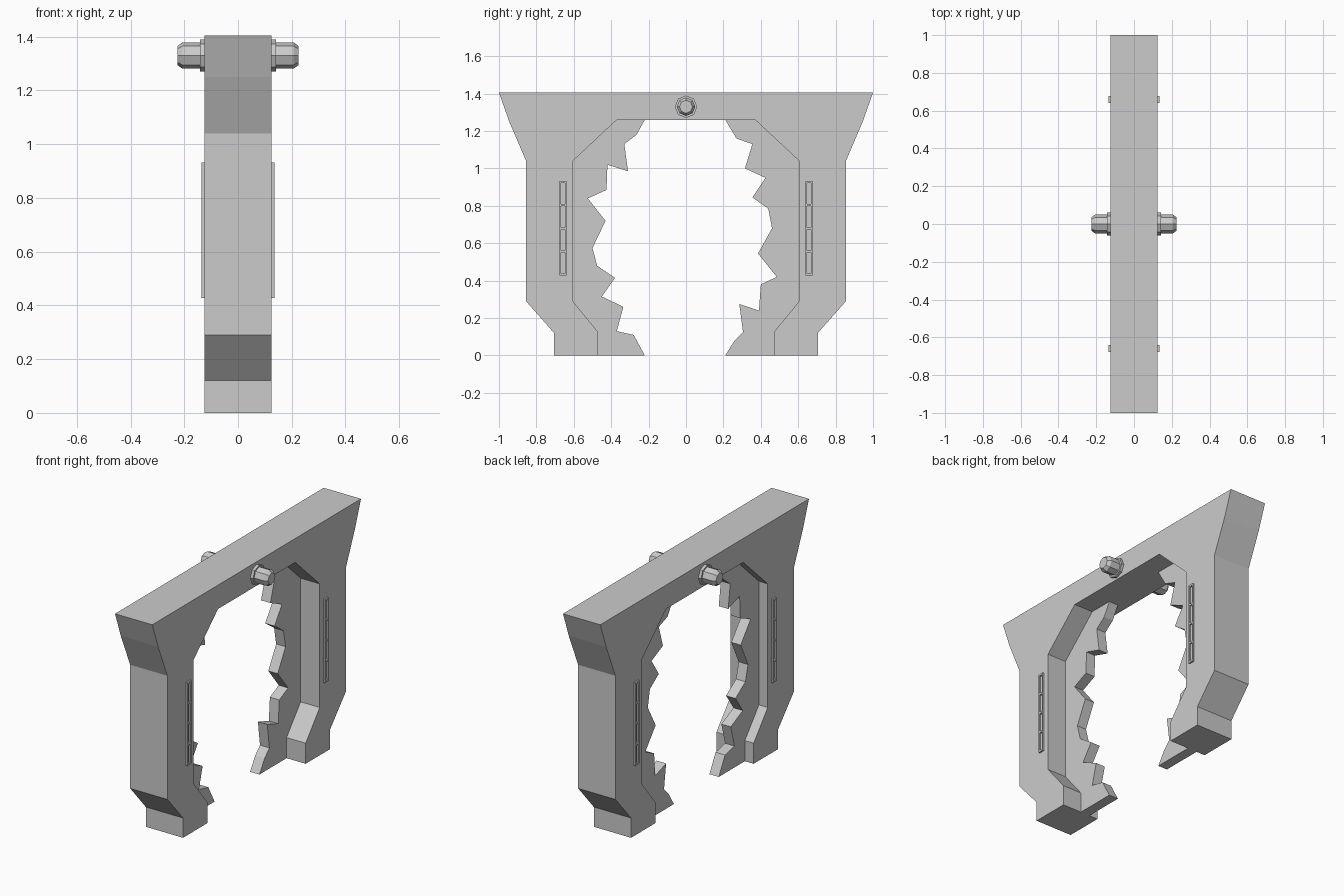
import bpy, bmesh
from math import pi
from mathutils import Matrix

if "Cube" in bpy.data.objects:
    bpy.data.objects.remove(bpy.data.objects["Cube"])


def finish(name, bm):
    bmesh.ops.recalc_face_normals(bm, faces=bm.faces)
    mesh = bpy.data.meshes.new(name)
    bm.to_mesh(mesh)
    bm.free()
    obj = bpy.data.objects.new(name, mesh)
    bpy.context.collection.objects.link(obj)
    return obj


def extrude_profile(name, points, x0, x1):
    """Extrude a (y, z) outline along x."""
    bm = bmesh.new()
    face = bm.faces.new([bm.verts.new((x0, y, z)) for y, z in points])
    new = bmesh.ops.extrude_face_region(bm, geom=[face])["geom"]
    verts = [v for v in new if isinstance(v, bmesh.types.BMVert)]
    bmesh.ops.translate(bm, verts=verts, vec=(x1 - x0, 0, 0))
    return finish(name, bm)


def mirror(obj, x=False, y=False):
    mod = obj.modifiers.new("mirror", 'MIRROR')
    mod.use_axis = (x, y, False)
    mod.use_mirror_merge = False


# Arch frame: half outlines, mirrored in y
outer = [(1, 1.405), (.945, 1.25), (.855, 1.04), (.855, .29), (.705, .12), (.705, 0)]
inner = [(.47, 0), (.47, .125), (.605, .29), (.605, 1.04), (.37, 1.26)]
half = outer + inner
extrude_profile("arch_frame", half + [(-y, z) for y, z in reversed(half)], -.125, .125)

# Broken glass-like panels inside the opening, jagged edge from top to bottom
jag_right = [(.21, 1.26), (.27, 1.16), (.355, 1.13), (.315, 1.0), (.425, .95),
             (.355, .845), (.44, .785), (.46, .68), (.385, .545), (.485, .42),
             (.40, .38), (.39, .24), (.285, .275), (.305, .125), (.26, .08), (.21, 0)]
jag_left = [(.22, 1.26), (.265, 1.18), (.33, 1.13), (.31, .985), (.42, 1.02),
            (.425, .885), (.525, .84), (.43, .72), (.50, .575), (.475, .48),
            (.38, .415), (.45, .315), (.335, .26), (.37, .13), (.28, .11), (.22, 0)]
for name, jag, side in (("broken_panel_right", jag_right, 1), ("broken_panel_left", jag_left, -1)):
    extrude_profile(name, [(side * y, z) for y, z in jag + inner], -.066, -.003)

# Octagonal lamp bolts on both faces of the lintel: washer, body, chamfered tip
bm = bmesh.new()
for x0, x1, r0, r1 in ((.12, .142, .06, .06), (.13, .207, .049, .049), (.207, .226, .049, .035)):
    place = Matrix.Translation(((x0 + x1) / 2, 0, 1.33)) @ Matrix.Rotation(pi / 2, 4, 'Y')
    bmesh.ops.create_cone(bm, cap_ends=True, segments=8, radius1=r0, radius2=r1,
                          depth=x1 - x0, matrix=place)
mirror(finish("lintel_bolt", bm), x=True)

# Raised four-cell vent grilles on the legs
bm = bmesh.new()


def bar(y, z, dy, dz):
    place = Matrix.Translation((.129, y, z)) @ Matrix.Diagonal((.012, dy, dz, 1))
    bmesh.ops.create_cube(bm, size=1, matrix=place)


for y in (.643, .673):
    bar(y, .68, .007, .505)
for i in range(5):
    bar(.658, .433 + i * .1235, .023, .011)
mirror(finish("leg_grille", bm), x=True, y=True)
